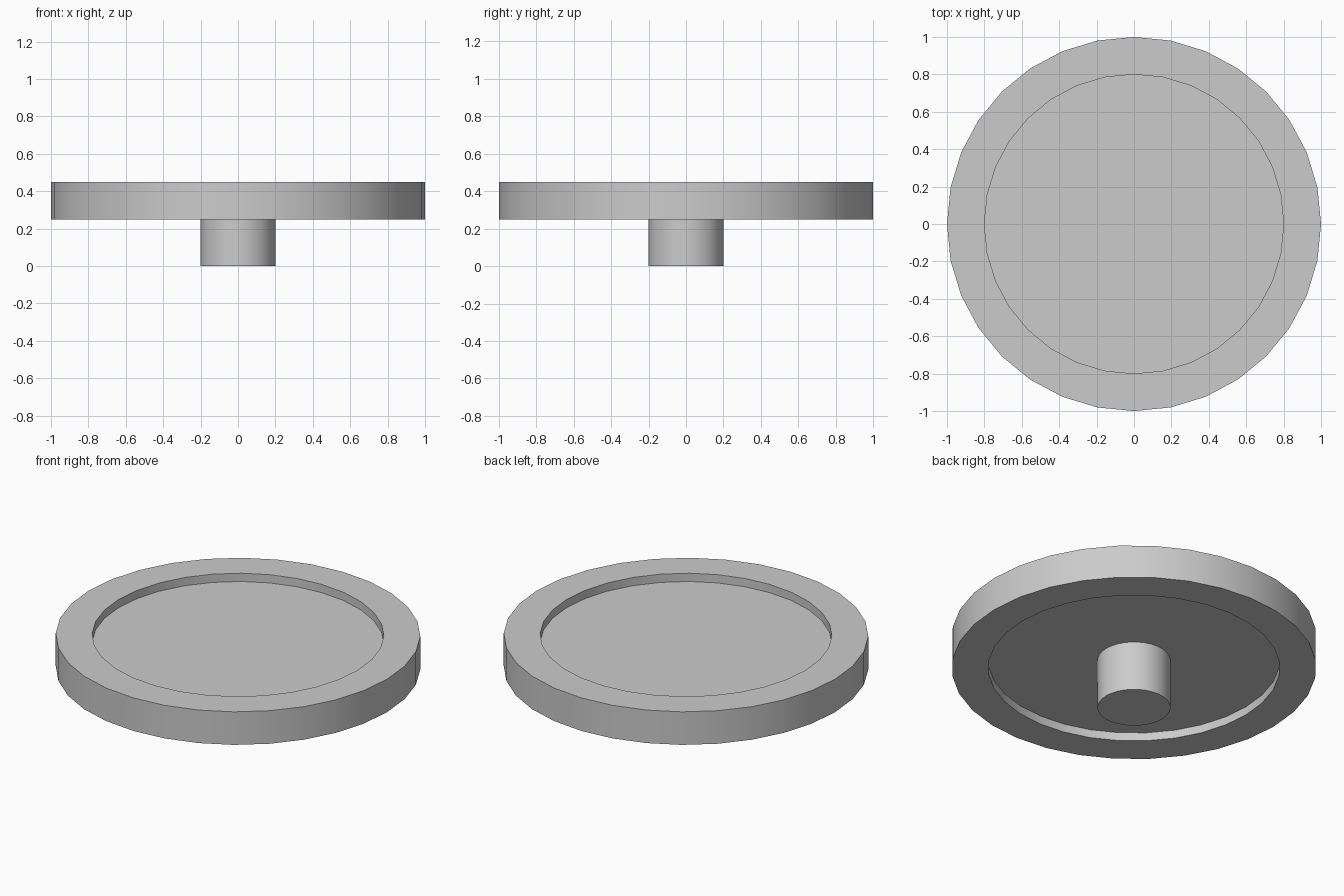
import bpy, bmesh, math
from mathutils import Matrix, Vector

SIDES = 32

cube = bpy.data.objects.get("Cube")
if cube:
    bpy.data.objects.remove(cube, do_unlink=True)

# Single plain grey material
grey = bpy.data.materials.new("light_grey")
grey.use_nodes = True
colour = (0.6, 0.6, 0.6, 1)
grey.diffuse_color = colour
grey.node_tree.nodes["Principled BSDF"].inputs["Base Color"].default_value = colour


def lathe(name, profile):
    """Turn a (radius, height) profile, listed bottom to top, about the z axis."""
    bm = bmesh.new()
    rings = []
    for radius, z in profile:
        ring = []
        for i in range(SIDES):
            a = math.tau * i / SIDES
            ring.append(bm.verts.new((radius * math.cos(a), radius * math.sin(a), z)))
        rings.append(ring)
    for low, high in zip(rings, rings[1:]):
        for i in range(SIDES):
            j = (i + 1) % SIDES
            bm.faces.new((low[i], low[j], high[j], high[i]))
    bm.faces.new(rings[0][::-1])
    bm.faces.new(rings[-1])
    bmesh.ops.recalc_face_normals(bm, faces=bm.faces)
    mesh = bpy.data.meshes.new(name)
    bm.to_mesh(mesh)
    bm.free()
    mesh.materials.append(grey)
    obj = bpy.data.objects.new(name, mesh)
    bpy.context.collection.objects.link(obj)
    bpy.ops.object.select_all(action="DESELECT")
    obj.select_set(True)
    bpy.context.view_layer.objects.active = obj
    bpy.ops.object.shade_smooth_by_angle(angle=math.radians(30))
    return obj


# Wheel disc with a raised rim on both faces
lathe("wheel_disc", [(0.8, 0.30), (0.8, 0.25), (1.0, 0.25),
                     (1.0, 0.45), (0.8, 0.45), (0.8, 0.40)])

# Short axle stub, its upper end set into the disc
lathe("axle_stub", [(0.2, 0.0), (0.2, 0.32)])
